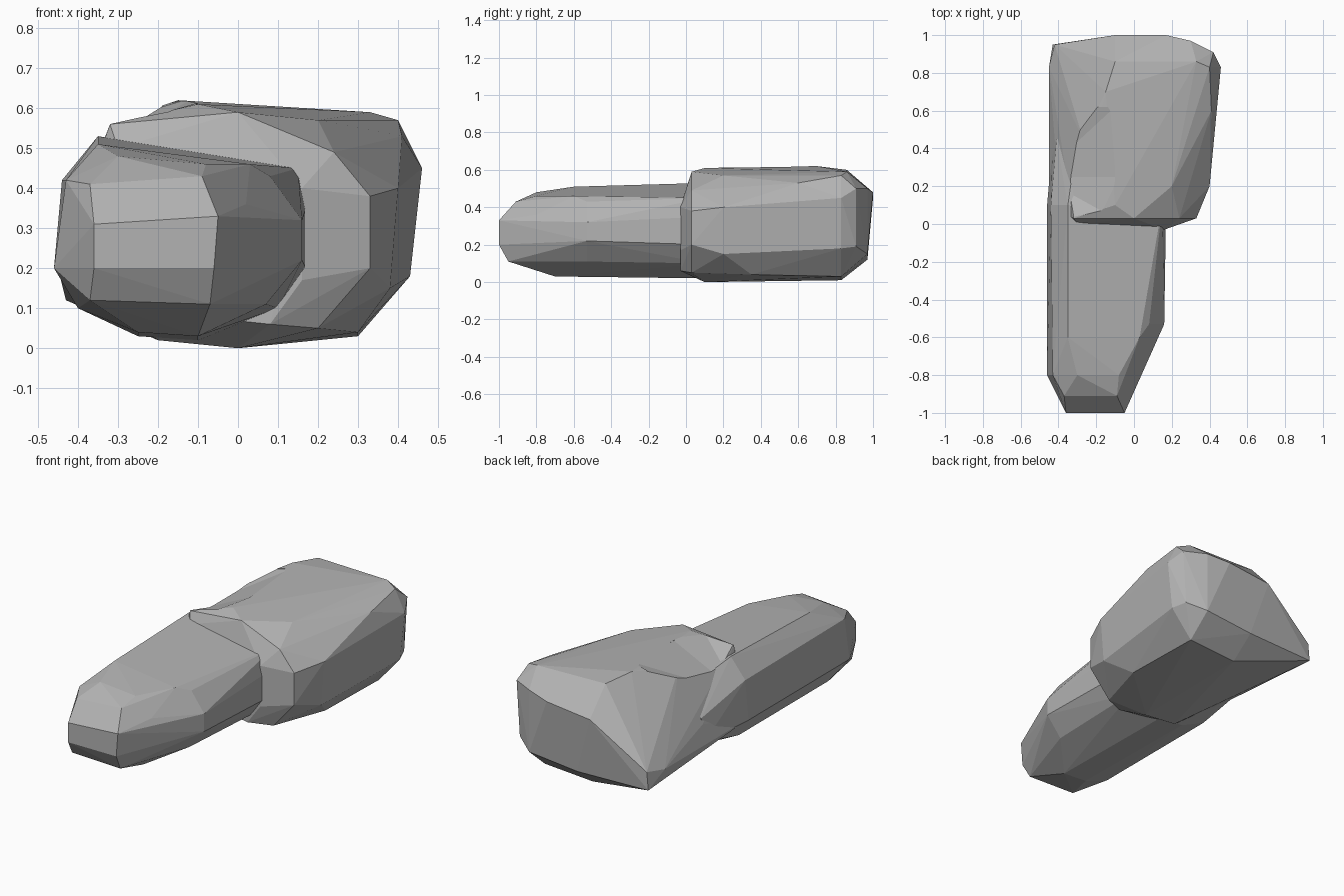
import bpy
import bmesh
import math

default_cube = bpy.data.objects.get("Cube")
if default_cube:
    bpy.data.objects.remove(default_cube, do_unlink=True)

# One plain stone colour
stone = bpy.data.materials.new("stone_grey")
stone.use_nodes = True
grey = (0.45, 0.45, 0.45, 1)
stone.diffuse_color = grey
shader = next(n for n in stone.node_tree.nodes if n.type == "BSDF_PRINCIPLED")
shader.inputs["Base Color"].default_value = grey
shader.inputs["Roughness"].default_value = 0.9


def chiselled_block(name, stations):
    """Wrap a faceted shell around (x, z) corners placed at each y station."""
    bm = bmesh.new()
    for y, corners in stations:
        for x, z in corners:
            bm.verts.new((x, y, z))
    bmesh.ops.convex_hull(bm, input=list(bm.verts))
    loose = [v for v in bm.verts if not v.link_faces]
    bmesh.ops.delete(bm, geom=loose, context="VERTS")
    bmesh.ops.dissolve_limit(bm, angle_limit=math.radians(2),
                             verts=list(bm.verts), edges=list(bm.edges))
    bmesh.ops.recalc_face_normals(bm, faces=list(bm.faces))
    mesh = bpy.data.meshes.new(name)
    bm.to_mesh(mesh)
    bm.free()
    mesh.materials.append(stone)
    block = bpy.data.objects.new(name, mesh)
    bpy.context.scene.collection.objects.link(block)
    return block


def combine(target, other, operation):
    """Apply a boolean to the target and discard the other block."""
    boolean = target.modifiers.new("combine", "BOOLEAN")
    boolean.operation = operation
    boolean.solver = "EXACT"
    boolean.object = other
    bpy.context.view_layer.update()
    bpy.context.view_layer.objects.active = target
    bpy.ops.object.modifier_apply(modifier=boolean.name)
    bpy.data.objects.remove(other, do_unlink=True)


# Narrow front half with a blunt tapered nose and a tail along the left flank
front_rock = chiselled_block("front_rock", [
    (-1, [(-.36, .2), (-.36, .31), (-.05, .33), (-.06, .2)]),
    (-.95, [(-.37, .12), (-.07, .11)]),
    (-.91, [(-.37, .41), (-.09, .43)]),
    (-.8, [(-.46, .2), (-.43, .42), (-.3, .48), (-.08, .46), (.02, .36)]),
    (-.7, [(-.4, .1), (-.25, .04), (-.1, .03)]),
    (-.6, [(-.35, .51), (.03, .46)]),
    (-.53, [(.16, .22), (.16, .32), (.08, .43), (.07, .11)]),
    (.1, [(-.46, .2), (-.44, .42), (-.35, .53), (.15, .45), (.17, .35),
          (.17, .2), (.1, .1), (-.1, .02), (-.25, .03), (-.4, .1)]),
    (.45, [(-.43, .2), (-.41, .33), (-.3, .13), (-.3, .45)]),
])

# Wide back half, stepped out on one side and sloping down on the other
back_rock = chiselled_block("rock", [
    (-.03, [(.16, .4), (.16, .17), (.08, .06)]),
    (0, [(-.3, .5), (-.3, .1)]),
    (.03, [(-.32, .56), (0, .59), (.24, .49), (.33, .38), (.33, .2), (.2, .05)]),
    (.1, [(-.45, .2), (-.2, .02), (0, 0), (-.1, .61)]),
    (.2, [(.4, .4), (.38, .15), (.2, .57)]),
    (.35, [(.3, .04)]),
    (.45, [(-.27, .58), (-.42, .3)]),
    (.6, [(.41, .53)]),
    (.7, [(-.15, .62), (.2, .6)]),
    (.83, [(.46, .45), (.43, .18), (.4, .57), (.3, .03), (0, .01), (-.45, .2)]),
    (.86, [(-.1, .6), (.33, .59)]),
    (.91, [(.42, .5), (.4, .19)]),
    (.95, [(-.43, .12), (-.42, .22)]),
    (.97, [(.3, .5), (.3, .15), (0, .12)]),
    (1, [(.17, .48), (-.1, .45)]),
])

# Shallow dip worn into the upper left edge of the back half
rim = [(-.1, .63), (-.5, .51), (-.1, .8), (-.5, .8)]
dip = chiselled_block("dip", [
    (.03, rim),
    (.25, [(-.1, .61), (-.5, .42)]),
    (.62, rim),
])

combine(back_rock, dip, "DIFFERENCE")
combine(back_rock, front_rock, "UNION")
